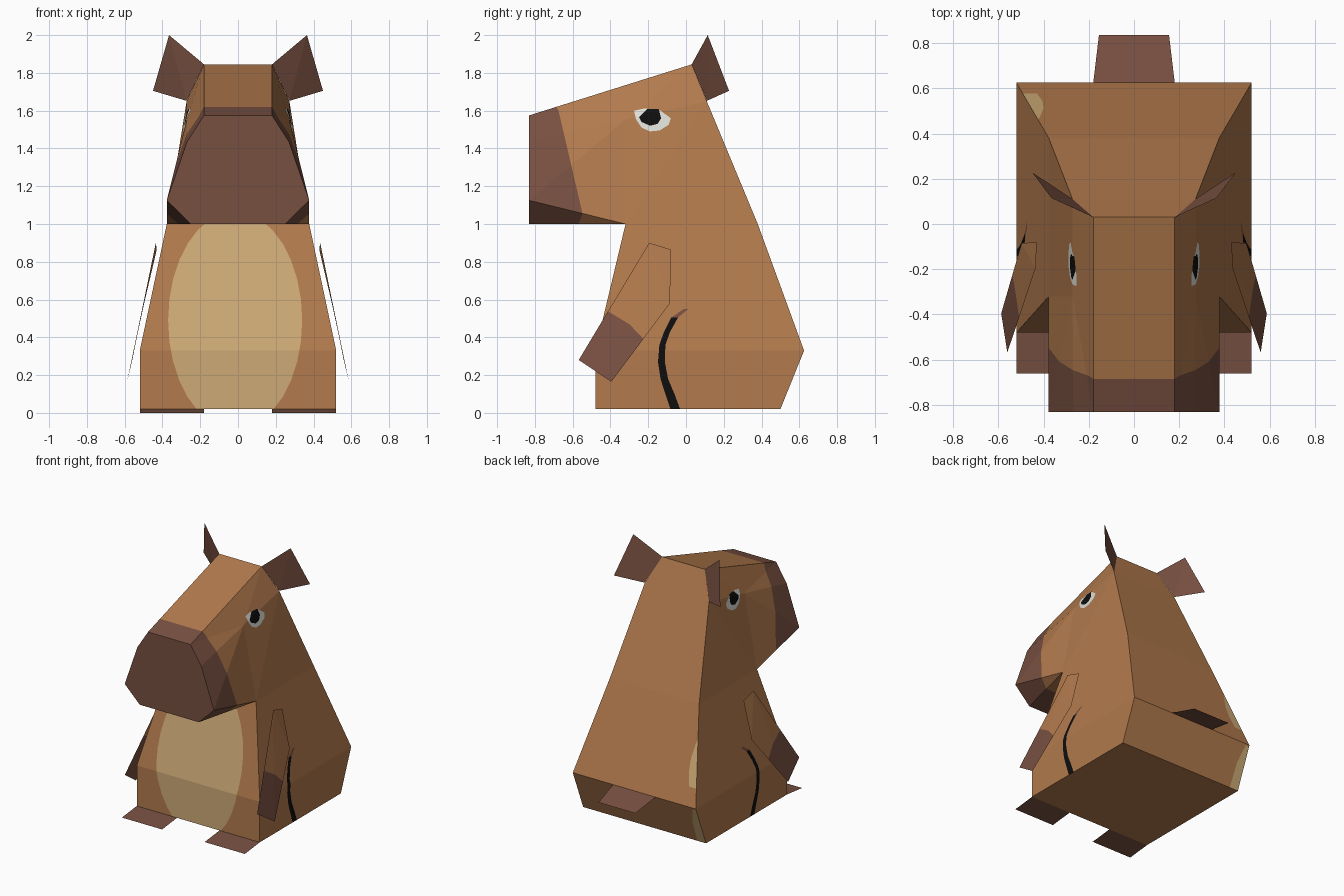
import bpy, bmesh, math
from mathutils import Vector

if "Cube" in bpy.data.objects:
    bpy.data.objects.remove(bpy.data.objects["Cube"])


def material(name, r, g, b):
    lin = [((c / 255 + 0.055) / 1.055) ** 2.4 if c > 10 else c / 3295 for c in (r, g, b)]
    m = bpy.data.materials.new(name)
    m.diffuse_color = (*lin, 1)
    m.use_nodes = True
    m.node_tree.nodes["Principled BSDF"].inputs["Base Color"].default_value = m.diffuse_color
    return m


MATS = [material("fur brown", 178, 122, 77), material("dark brown", 120, 80, 65),
        material("belly tan", 205, 170, 118), material("black", 14, 14, 15),
        material("eye white", 222, 222, 214)]
FUR, DARK, TAN, BLACK, WHITE = range(5)


def build(pts, sides, chains=()):
    """Mirrored mesh: 'sides' exist on both sides, 'chains' span the middle."""
    bm = bmesh.new()
    R = {k: bm.verts.new(p) for k, p in pts.items()}
    L = {k: bm.verts.new((-p[0], p[1], p[2])) for k, p in pts.items()}
    for s in sides:
        bm.faces.new([R[k] for k in s])
        bm.faces.new([L[k] for k in reversed(s)])
    for c in chains:
        bm.faces.new([R[k] for k in c] + [L[k] for k in reversed(c)])
    bmesh.ops.recalc_face_normals(bm, faces=bm.faces[:])
    bmesh.ops.triangulate(bm, faces=bm.faces[:])
    return bm


def paint(bm, poly, axis, mat, ok=lambda f: True):
    """Cut a convex outline, projected along an axis, into the faces and colour it."""
    i = 1 if axis == "x" else 0
    area = sum(a[0] * b[1] - b[0] * a[1] for a, b in zip(poly, poly[1:] + poly[:1]))
    if area < 0:
        poly = poly[::-1]
    planes = []
    inside = lambda f: ok(f) and all((f.calc_center_median() - c).dot(n) > 0 for c, n in planes)
    for a, b in zip(poly, poly[1:] + poly[:1]):
        co, no = Vector((0, 0, a[1])), Vector((0, 0, b[0] - a[0]))
        co[i], no[i] = a[0], a[1] - b[1]
        no.normalize()
        faces = [f for f in bm.faces if inside(f)]
        geom = set(faces)
        for f in faces:
            geom.update(f.edges)
            geom.update(f.verts)
        if faces:
            bmesh.ops.bisect_plane(bm, geom=list(geom), dist=1e-5, plane_co=co, plane_no=no)
        bm.normal_update()
        planes.append((co, no))
    for f in bm.faces:
        if inside(f):
            f.material_index = mat


def finish(bm, name):
    me = bpy.data.meshes.new(name)
    for m in MATS:
        me.materials.append(m)
    bm.to_mesh(me)
    bm.free()
    ob = bpy.data.objects.new(name, me)
    bpy.context.collection.objects.link(ob)


# Body and head in one closed shell
body = build({
    "A": (.18, -.83, 1.575), "B": (.27, -.83, 1.435), "C": (.377, -.83, 1.125), "D": (.25, -.83, 1.0),
    "T": (.18, .03, 1.845), "U": (.272, .11, 1.65), "M": (.271, -.32, 1.552),
    "N": (.377, -.32, 1.0), "K": (.377, .38, 1.0),
    "F": (.52, -.48, .33), "G": (.52, .625, .33), "f": (.52, -.48, .02), "g": (.52, .50, .02)},
    ["ABMUT", "BCNM", "MNKU", "CDN", "NFGK", "FfgG"],
    ["ABCD", "AT", "DN", "NF", "Ff", "fg", "gG", "GK", "KUT"])

# Muzzle
paint(body, [(-.9, .9), (-.61, .9), (-.565, 1.01), (-.525, 1.1), (-.53, 1.195), (-.58, 1.37),
             (-.635, 1.525), (-.675, 1.6), (-.71, 1.75), (-.9, 1.75)], "x", DARK,
      lambda f: f.calc_center_median().z > .999)

# Belly oval
oval = [(-.015 + .355 * math.cos(t * math.pi / 16), .49 + .576 * math.sin(t * math.pi / 16))
        for t in range(32)]
paint(body, oval, "y", TAN, lambda f: f.normal.y < -.5 and f.calc_center_median().z < .999)

# Pale patches on the back left edge
back = lambda f: f.normal.y > .3
paint(body, [(-.54, .46), (-.43, .46), (-.405, .55), (-.4, .64), (-.415, .74), (-.43, .8), (-.54, .8)],
      "y", TAN, back)
paint(body, [(-.54, .32), (-.49, .32), (-.455, .2), (-.445, 0), (-.54, 0)], "y", TAN, back)

# Thigh line on both sides: y, z, half width
side = lambda f: abs(f.normal.x) > .5
line = [(.0, .55, .012), (-.06, .505, .018), (-.10, .43, .016), (-.125, .36, .016), (-.13, .27, .018),
        (-.115, .18, .02), (-.085, .1, .024), (-.05, .0, .026)]
for i, ((y0, z0, w0), (y1, z1, w1)) in enumerate(zip(line, line[1:])):
    paint(body, [(y0 - w0, z0), (y0 + w0, z0), (y1 + w1, z1), (y1 - w1, z1)], "x",
          DARK if i == 0 else BLACK, side)

# Eyes
paint(body, [(-.275, 1.6), (-.22, 1.612), (-.135, 1.6), (-.08, 1.56), (-.092, 1.525), (-.14, 1.495),
             (-.19, 1.49), (-.235, 1.51), (-.265, 1.555)], "x", WHITE, side)
paint(body, [(-.248, 1.565), (-.205, 1.61), (-.145, 1.61), (-.132, 1.56), (-.15, 1.53),
             (-.19, 1.52), (-.235, 1.54)], "x", BLACK, side)
finish(body, "body")

# Arms: thin paddles with dark hands
arms = build({"a": (.435, -.195, .90), "b": (.43, -.08, .865), "c": (.497, -.085, .58),
              "d": (.587, -.395, .165), "e": (.56, -.568, .28)}, ["abc", "acd", "ade"])
paint(arms, [(-.385, .56), (-.30, .47), (-.2, .41), (-.2, .1), (-.8, .1), (-.8, .56)], "x", DARK)
finish(arms, "arms")


# Plain dark sheets: ears, feet and tail
def sheet(name, pts, sides, chains=()):
    bm = build(pts, sides, chains)
    for f in bm.faces:
        f.material_index = DARK
    finish(bm, name)


sheet("ears", {"a": (.18, .03, 1.845), "b": (.365, .115, 2.0), "c": (.45, .228, 1.705),
               "d": (.272, .11, 1.652)}, ["abcd"])
sheet("feet", {"a": (.18, -.48, .02), "b": (.52, -.48, .02), "c": (.52, -.66, 0),
               "d": (.18, -.66, 0)}, ["abcd"])
sheet("tail", {"a": (.18, .625, .33), "b": (.155, .835, .28)}, [], ["ab"])
